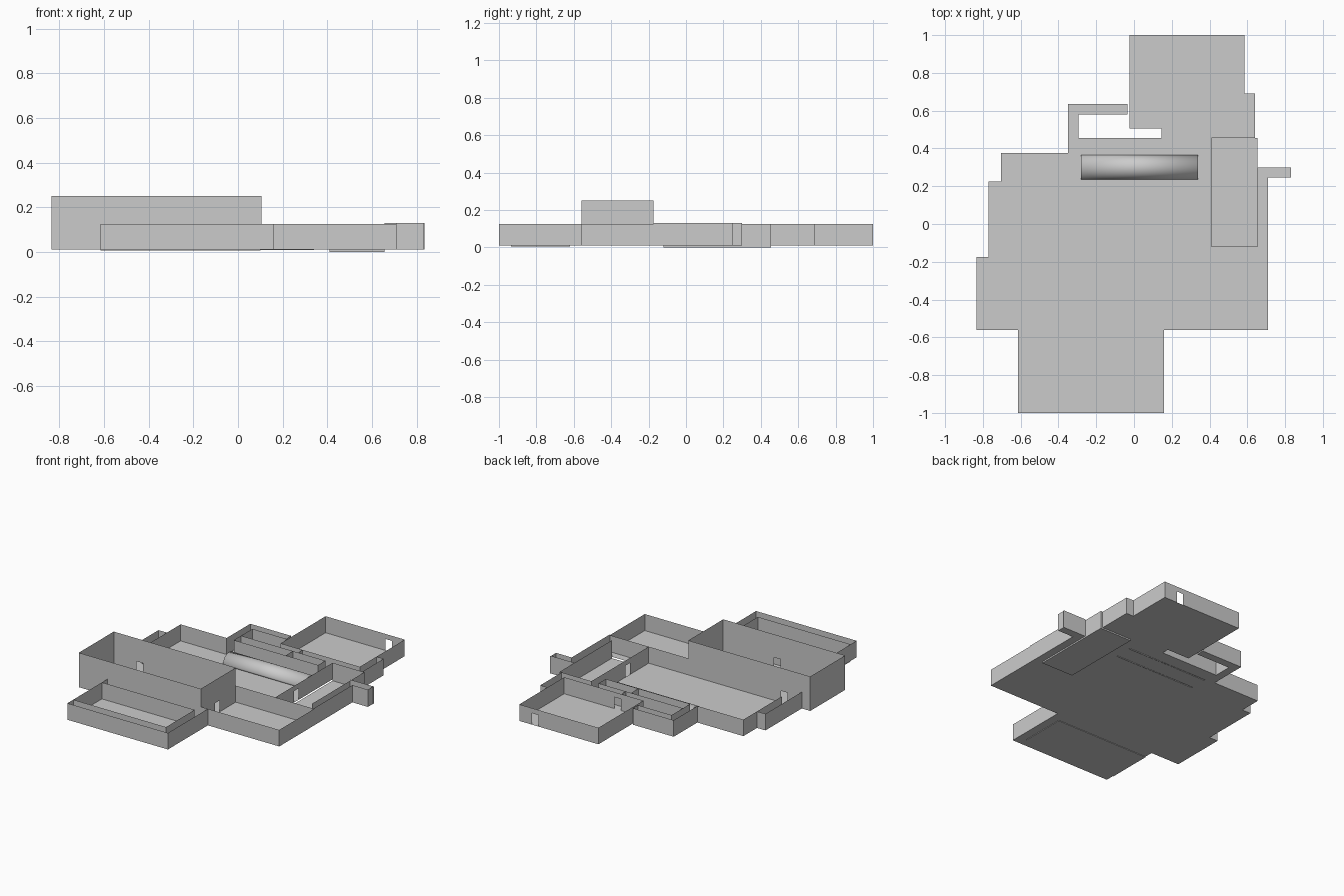
import bpy, bmesh, math
from mathutils import Vector

if "Cube" in bpy.data.objects:
    bpy.data.objects.remove(bpy.data.objects["Cube"])

LOW, TOP = 0.01, 0.125
DOOR_W, DOOR_TOP = 0.05, 0.09


def make_object(name, bm):
    mesh = bpy.data.meshes.new(name)
    bmesh.ops.remove_doubles(bm, verts=bm.verts, dist=1e-5)
    bm.to_mesh(mesh)
    bm.free()
    ob = bpy.data.objects.new(name, mesh)
    bpy.context.collection.objects.link(ob)
    return ob


def quad(bm, a, b, z0, z1):
    pts = [(*a, z0), (*b, z0), (*b, z1), (*a, z1)]
    bm.faces.new([bm.verts.new(p) for p in pts])


def add_wall(bm, a, b, z0, z1, door=None):
    """Thin wall; door is the doorway centre as a world coordinate along the wall."""
    if door is None:
        quad(bm, a, b, z0, z1)
        return
    a, b = Vector(a), Vector(b)
    axis = 0 if abs(b.x - a.x) > abs(b.y - a.y) else 1
    dist = abs(door - a[axis])
    d = (b - a).normalized()
    p, q = a + d * (dist - DOOR_W / 2), a + d * (dist + DOOR_W / 2)
    quad(bm, a, p, z0, z1)
    quad(bm, q, b, z0, z1)
    quad(bm, p, q, DOOR_TOP, z1)


def room(name, pts, z0=LOW, z1=TOP, skip=(), doors={}):
    """Open-topped room: floor polygon plus a wall on every edge not skipped."""
    bm = bmesh.new()
    bm.faces.new([bm.verts.new((x, y, z0)) for x, y in pts])
    for i, a in enumerate(pts):
        if i not in skip:
            add_wall(bm, a, pts[(i + 1) % len(pts)], z0, z1, doors.get(i))
    return make_object(name, bm)


def rect(x0, y0, x1, y1):
    return [(x0, y0), (x1, y0), (x1, y1), (x0, y1)]


def partition(name, a, b, z0=LOW, z1=TOP):
    bm = bmesh.new()
    add_wall(bm, a, b, z0, z1)
    return make_object(name, bm)


# Front row: tall hall, side room, and the front room with its sunken inner room
room("tall_hall", rect(-0.835, -0.56, 0.105, -0.175), z1=0.25,
     doors={0: -0.31, 1: -0.377, 2: -0.635})
room("side_room", rect(0.105, -0.56, 0.71, -0.175), skip=(3,))
room("front_room", rect(-0.615, -1.0, 0.16, -0.56), skip=(2,))
room("front_inner_room", rect(-0.615, -0.935, 0.10, -0.62), z0=0.006, skip=(3,))

# Main hall with the left alcove and the passage at the back right
room("main_hall",
     [(-0.77, -0.175), (0.41, -0.175), (0.41, 0.455), (0.355, 0.455),
      (0.355, 0.375), (-0.295, 0.375), (-0.35, 0.375), (-0.705, 0.375),
      (-0.705, 0.225), (-0.77, 0.225)],
     skip=(0, 2, 4, 5), doors={1: 0.055})
partition("alcove_partition", (-0.705, -0.05), (-0.705, 0.225))

# Narrow cells behind the main hall
room("back_cells", rect(-0.295, 0.375, 0.355, 0.455), skip=(1,))
partition("cell_divider", (0.105, 0.375), (0.105, 0.455))

# Back left corridor
room("back_left_corridor",
     [(-0.35, 0.375), (-0.295, 0.375), (-0.295, 0.58),
      (-0.035, 0.58), (-0.035, 0.635), (-0.35, 0.635)], skip=(0,))

# Right-hand room and the corridor wrapped around it
room("right_room", rect(0.41, -0.12, 0.655, 0.455), z0=0.0, skip=(0, 3))
room("right_corridor",
     [(0.41, -0.175), (0.71, -0.175), (0.71, 0.245), (0.83, 0.245),
      (0.83, 0.30), (0.655, 0.30), (0.655, -0.12), (0.41, -0.12)],
     z1=0.13, skip=(0, 5, 6, 7))
partition("corridor_end_wall", (0.655, 0.305), (0.835, 0.305), z1=0.13)

# Back room and the corridor in front of it
room("back_room", rect(-0.025, 0.505, 0.585, 1.0), doors={0: 0.172, 2: 0.46})
room("back_corridor",
     [(0.145, 0.455), (0.64, 0.455), (0.64, 0.69), (0.585, 0.69),
      (0.585, 0.505), (0.145, 0.505)], skip=(0, 3, 4))

# Barrel vault: open half tube with a little thickness
bm = bmesh.new()
R, SEG = 0.065, 24
rows = []
for x in (-0.28, 0.34):
    rows.append([bm.verts.new((x, 0.30 + R * math.cos(math.pi * i / SEG),
                               LOW + R * math.sin(math.pi * i / SEG)))
                 for i in range(SEG + 1)])
for i in range(SEG):
    bm.faces.new((rows[0][i], rows[0][i + 1], rows[1][i + 1], rows[1][i]))
bmesh.ops.recalc_face_normals(bm, faces=bm.faces)
if sum(f.normal.z for f in bm.faces) < 0:
    bmesh.ops.reverse_faces(bm, faces=bm.faces)
vault = make_object("barrel_vault", bm)
shell = vault.modifiers.new("shell", 'SOLIDIFY')
shell.thickness = 0.008
shell.offset = -1
bpy.context.view_layer.objects.active = vault
vault.select_set(True)
bpy.ops.object.shade_smooth_by_angle(angle=math.radians(30))
